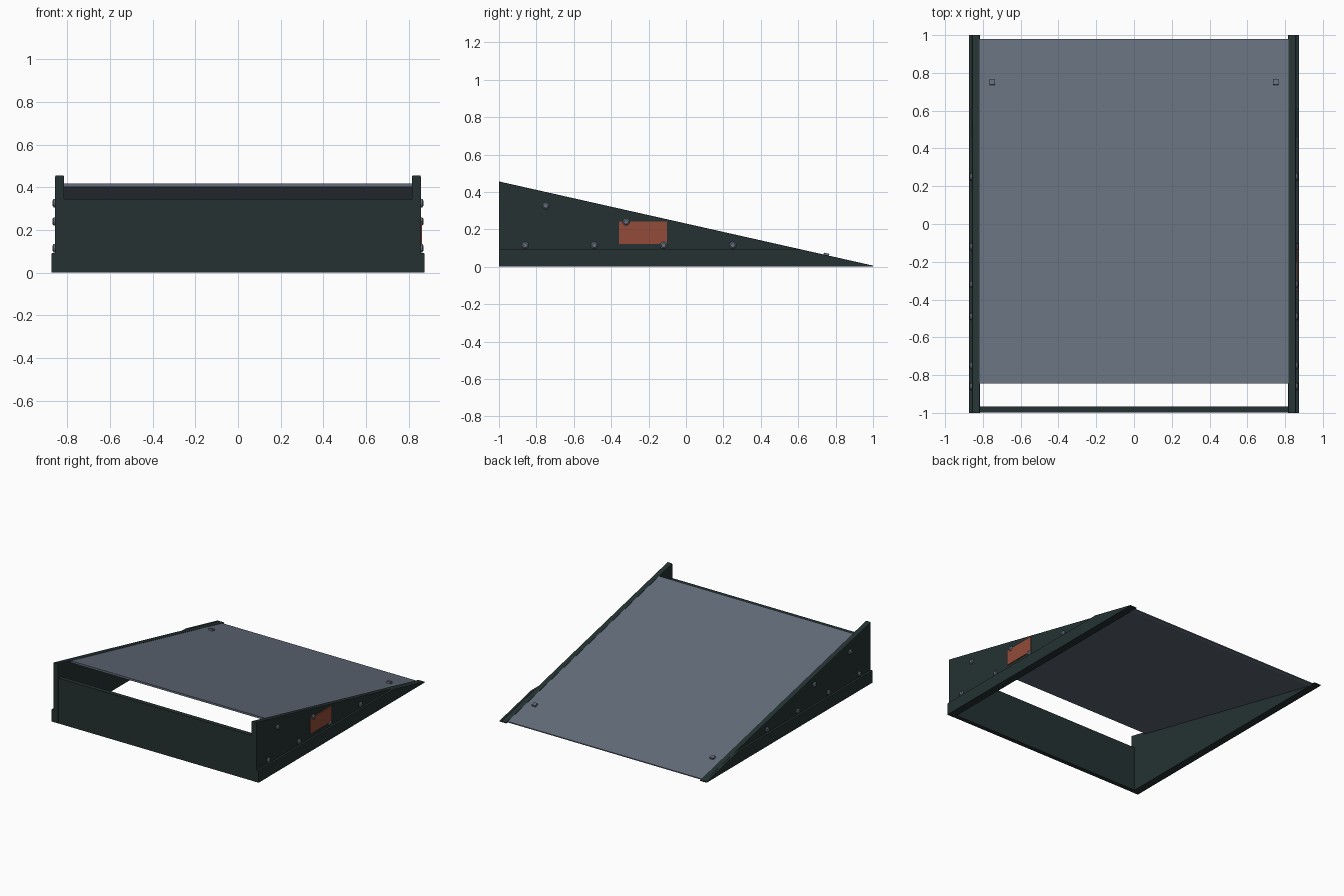
import bpy
import bmesh
import math
from mathutils import Matrix

cube = bpy.data.objects.get("Cube")
if cube:
    bpy.data.objects.remove(cube, do_unlink=True)


def material(name, color):
    m = bpy.data.materials.new(name)
    m.use_nodes = True
    m.diffuse_color = (*color, 1)
    bsdf = m.node_tree.nodes["Principled BSDF"]
    bsdf.inputs["Base Color"].default_value = (*color, 1)
    bsdf.inputs["Roughness"].default_value = 0.6
    return m


DARK = material("dark green paint", (0.018, 0.031, 0.031))
STEEL = material("blue grey steel", (0.13, 0.155, 0.20))
RUST = material("rust orange", (0.29, 0.072, 0.043))

TOP, TIP = 0.456, 0.006
SLOPE = (TOP - TIP) / 2
TILT = -math.atan(SLOPE)


def slope_z(y):
    return TIP + SLOPE * (1 - y)


def finish(name, bm, mat):
    bmesh.ops.recalc_face_normals(bm, faces=bm.faces)
    mesh = bpy.data.meshes.new(name)
    bm.to_mesh(mesh)
    bm.free()
    mesh.materials.append(mat)
    obj = bpy.data.objects.new(name, mesh)
    bpy.context.collection.objects.link(obj)
    return obj


def extrude_x(name, profile, x0, x1, mat, bevel=0):
    """Side profile of (y, z) points swept from x0 to x1."""
    bm = bmesh.new()
    face = bm.faces.new([bm.verts.new((x0, y, z)) for y, z in profile])
    new = bmesh.ops.extrude_face_region(bm, geom=[face])["geom"]
    bmesh.ops.translate(bm, vec=(x1 - x0, 0, 0),
                        verts=[v for v in new if isinstance(v, bmesh.types.BMVert)])
    if bevel:
        # round only the long upper edges
        edges = [e for e in bm.edges
                 if abs(e.verts[0].co.x - e.verts[1].co.x) < 1e-5
                 and min(v.co.z for v in e.verts) > 0.001]
        bmesh.ops.bevel(bm, geom=edges, offset=bevel, segments=2,
                        profile=0.5, affect="EDGES")
    return finish(name, bm, mat)


def box(name, size, center, mat, tilt=0):
    bm = bmesh.new()
    bmesh.ops.create_cube(bm, size=1, matrix=Matrix.Translation(center)
                          @ Matrix.Rotation(tilt, 4, "X") @ Matrix.Diagonal((*size, 1)))
    return finish(name, bm, mat)


def bolt(name, x_sign, y, z):
    """Chamfered round bolt head pointing outwards."""
    bm = bmesh.new()
    turn = Matrix.Rotation(x_sign * math.pi / 2, 4, "Y")
    for radius, tip, depth, mid in ((0.019, 0.019, 0.012, 0.858), (0.019, 0.012, 0.006, 0.867)):
        bmesh.ops.create_cone(bm, cap_ends=True, segments=12, radius1=radius, radius2=tip,
                              depth=depth, matrix=Matrix.Translation((x_sign * mid, y, z)) @ turn)
    return finish(name, bm, STEEL)


# Wedge side panels, bottom rails and their bolts
wedge = [(-1, 0), (1, 0), (1, TIP), (-1, TOP)]
rail_top = 0.092
rail_end = 1 - (rail_top - TIP) / SLOPE
rail = [(-1, 0), (1, 0), (1, TIP), (rail_end, rail_top), (-1, rail_top)]
bolt_spots = [(-0.75, 0.326), (-0.32, 0.24)] + [(-0.86 + 0.37 * i, 0.115) for i in range(4)]

for side, s in (("left", 1), ("right", -1)):
    extrude_x(f"{side}_side_panel", wedge, s * 0.816, s * 0.857, DARK, bevel=0.005)
    extrude_x(f"{side}_bottom_rail", rail, s * 0.856, s * 0.874, DARK, bevel=0.003)
    for i, (y, z) in enumerate(bolt_spots):
        bolt(f"{side}_bolt_{i + 1}", s, y, z)
    # Square stud near the low end of the deck
    box(f"{side}_deck_stud", (0.03, 0.03, 0.02), (s * 0.75, 0.75, slope_z(0.75)), STEEL, TILT)

# Front cross panel
box("front_panel", (1.64, 0.033, 0.345), (0, -0.9825, 0.1725), DARK)

# Sloping deck sheet
drop = 0.003
deck = [(-0.845, slope_z(-0.845) - drop), (0.98, slope_z(0.98) - drop), (0.98, 0.0),
        (0.945, 0.0), (-0.845, slope_z(-0.845) - drop - 0.015)]
extrude_x("ramp_deck", deck, -0.817, 0.817, STEEL)

# Coloured plate on one side only
box("side_plate", (0.009, 0.255, 0.12), (0.859, -0.23, 0.182), RUST)
